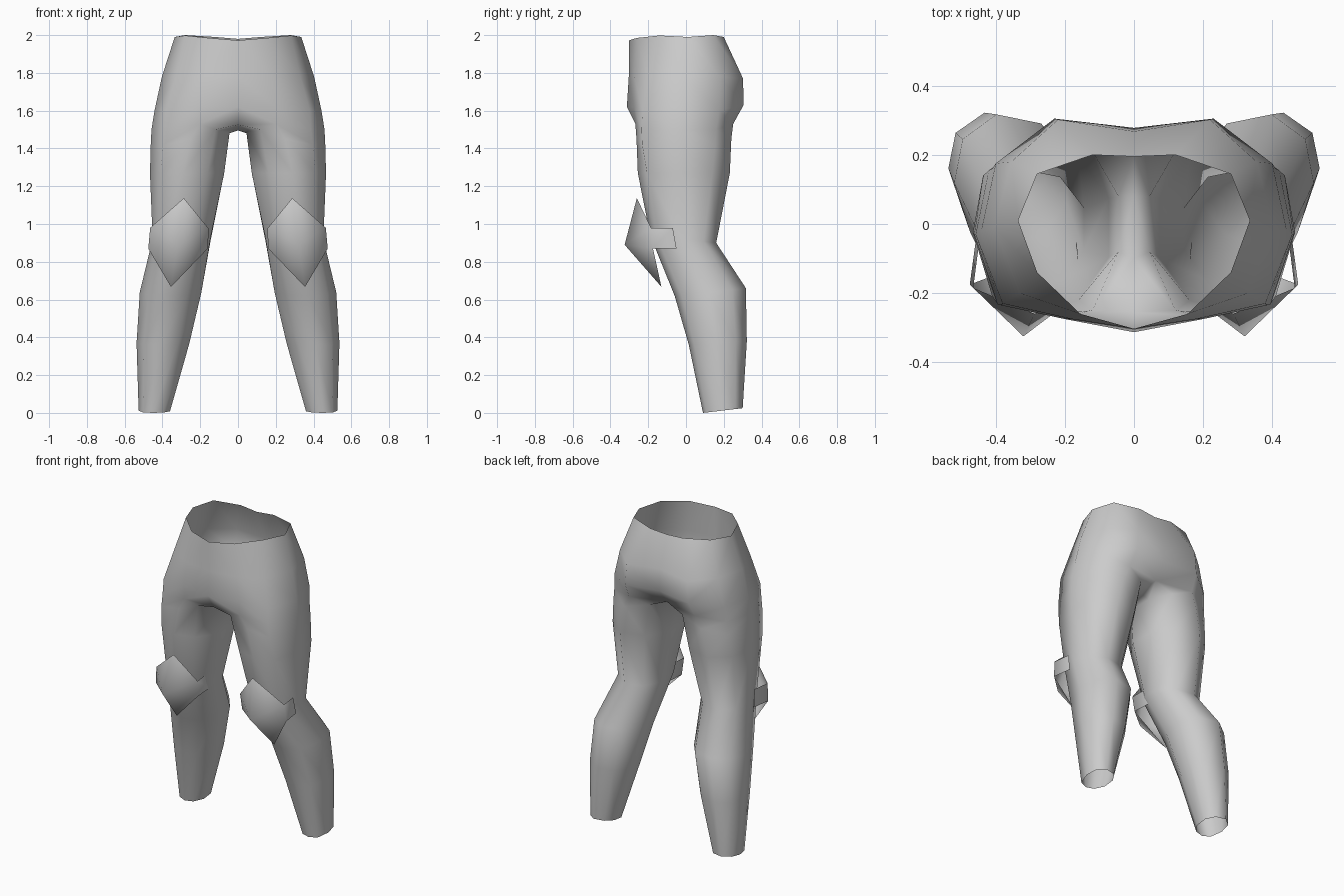
import bpy

grey = bpy.data.materials.new("cloth_grey")
grey.diffuse_color = (0.6, 0.6, 0.6, 1)


def mirrored_part(name, verts, faces):
    """Smooth half mesh, mirrored across x = 0."""
    mesh = bpy.data.meshes.new(name)
    mesh.from_pydata(verts, [], faces)
    mesh.materials.append(grey)
    for p in mesh.polygons:
        p.use_smooth = True
    obj = bpy.data.objects.new(name, mesh)
    bpy.context.collection.objects.link(obj)
    mod = obj.modifiers.new("mirror", 'MIRROR')
    mod.use_clip = True
    mod.merge_threshold = 0.001
    return obj


# Pelvis: half arcs from front centre around the side to back centre
waist = [(0, -.303, 1.972), (.155, -.26, 1.985), (.28, -.14, 1.998), (.335, .01, 1.99),
         (.28, .145, 2.0), (.12, .20, 1.99), (0, .195, 1.98)]
hip = [(0, -.303, 1.78), (.18, -.275, 1.78), (.33, -.20, 1.78), (.403, -.01, 1.78),
       (.355, .18, 1.78), (.22, .302, 1.77), (0, .268, 1.78)]
seat = [(0, -.313, 1.62), (.20, -.275, 1.62), (.38, -.23, 1.6), (.442, -.02, 1.6),
        (.40, .175, 1.6), (.23, .305, 1.63), (0, .278, 1.64)]
# Closed loops: crotch (last two points run under the centre line) and leg top
crotch = [(0, -.255, 1.525), (.20, -.268, 1.53), (.385, -.235, 1.5), (.458, -.03, 1.5),
          (.41, .16, 1.5), (.24, .25, 1.53), (0, .20, 1.54), (0, .08, 1.495), (0, -.10, 1.495)]
leg_top = [(.12, -.25, 1.5), (.25, -.262, 1.45), (.395, -.232, 1.42), (.462, -.03, 1.42),
           (.42, .155, 1.42), (.28, .24, 1.45), (.12, .21, 1.49), (.045, .08, 1.48),
           (.045, -.08, 1.48)]

# Leg loops: front z, back z, inner x, outer x, front y, back y
section = [(-.55, -.86), (.1, -1), (.72, -.8), (1, -.05), (.85, .62),
           (.25, 1), (-.55, .86), (-1, .35), (-1, -.35)]
leg = [(1.27, 1.27, .073, .466, -.255, .232),
       (.94, .90, .145, .452, -.19, .16),
       (.62, .66, .195, .52, -.06, .317),
       (.36, .38, .258, .537, .015, .322),
       (0, .025, .36, .526, .09, .30)]

rings = [waist, hip, seat, crotch, leg_top]
for zf, zb, x0, x1, y0, y1 in leg:
    rings.append([((x0 + x1) / 2 + u * (x1 - x0) / 2,
                   (y0 + y1) / 2 + v * (y1 - y0) / 2,
                   zf + (zb - zf) * (v + 1) / 2) for u, v in section])

# Join each loop to the next one below
verts, starts, faces = [], [], []
for r in rings:
    starts.append(len(verts))
    verts += r
for k in range(len(rings) - 1):
    a, b, n = starts[k], starts[k + 1], len(rings[k])
    for i in range(6 if n == 7 else n):
        j = (i + 1) % n
        faces.append((a + i, b + i, b + j, a + j))
mirrored_part("trousers", verts, faces)

# Knee pads: pointed diamond shell with a short strap on each side
pad = [(.32, -.325, .89),                              # peak
       (.287, -.26, 1.137), (.155, -.20, .975), (.16, -.185, .87),
       (.355, -.13, .667), (.475, -.175, .87), (.465, -.185, .98),
       (.165, -.06, .98), (.168, -.05, .87),           # inner strap end
       (.458, -.05, .87), (.45, -.07, .98)]            # outer strap end
pad_faces = [(0, i, i % 6 + 1) for i in range(1, 7)]
pad_faces += [(2, 7, 8, 3), (5, 9, 10, 6)]
mirrored_part("knee_pads", pad, pad_faces)
